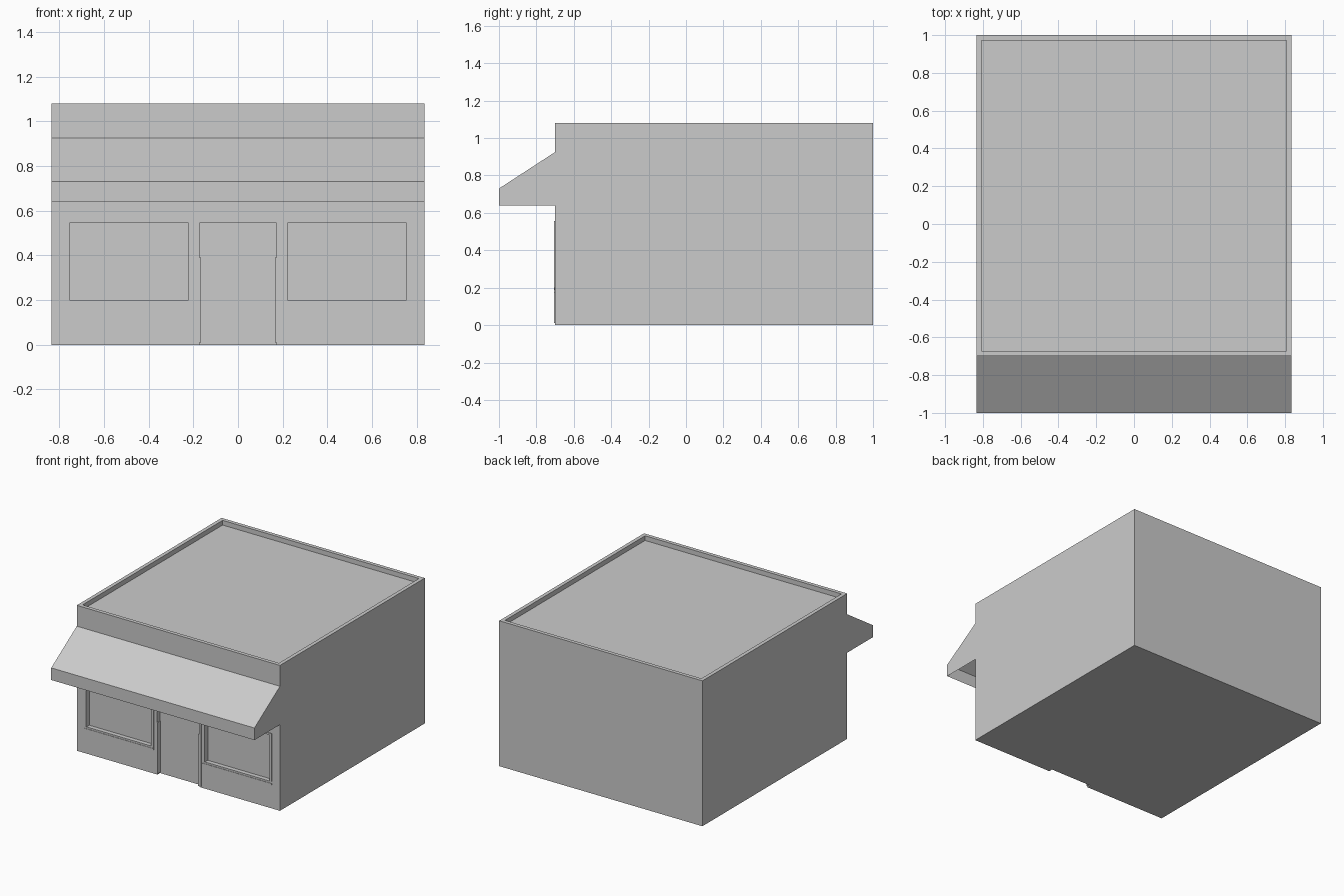
import bpy
import bmesh

cube = bpy.data.objects.get("Cube")
if cube:
    bpy.data.objects.remove(cube, do_unlink=True)

# One plain grey for the whole shop
grey = bpy.data.materials.new("plain_grey")
grey.use_nodes = True
colour = (0.6, 0.6, 0.6, 1)
grey.diffuse_color = colour
grey.node_tree.nodes["Principled BSDF"].inputs["Base Color"].default_value = colour

WIDTH = 0.835           # half width
FRONT, BACK = -0.70, 1.0
HEIGHT = 1.08
RECESS = 0.03           # depth of window and door openings
PROUD = 0.006           # how far trim stands out from the wall
HEAD, TRIM = 0.544, 0.013


def make(name, bm):
    bmesh.ops.recalc_face_normals(bm, faces=bm.faces)
    mesh = bpy.data.meshes.new(name)
    bm.to_mesh(mesh)
    bm.free()
    mesh.materials.append(grey)
    obj = bpy.data.objects.new(name, mesh)
    bpy.context.collection.objects.link(obj)
    return obj


def box(name, x, y, z):
    bm = bmesh.new()
    bmesh.ops.create_cube(bm, size=1)
    for v in bm.verts:
        v.co = [r[0] if c < 0 else r[1] for c, r in zip(v.co, (x, y, z))]
    return make(name, bm)


def cut(target, x, y, z):
    cutter = box("cutter", x, y, z)
    cutter.hide_render = True
    mod = target.modifiers.new("cut", "BOOLEAN")
    mod.operation = "DIFFERENCE"
    mod.solver = "EXACT"
    mod.object = cutter
    bpy.context.view_layer.objects.active = target
    bpy.ops.object.modifier_apply(modifier=mod.name)
    bpy.data.objects.remove(cutter, do_unlink=True)


def mirrored(side, a, b):
    return sorted((side * a, side * b))


# Building shell with a sunken roof inside a thin parapet
building = box("building", (-WIDTH, WIDTH), (FRONT, BACK), (0, HEIGHT))
rim = 0.028
cut(building, (rim - WIDTH, WIDTH - rim), (FRONT + rim, BACK - rim),
    (HEIGHT - 0.035, HEIGHT + 0.1))

# Door and window openings
opening = (FRONT - 0.1, FRONT + RECESS)
door_half, win_in, win_out, win_low = 0.172, 0.221, 0.753, 0.20
cut(building, (-door_half, door_half), opening, (-0.1, HEAD))
for side in (-1, 1):
    cut(building, mirrored(side, win_in, win_out), opening, (win_low, HEAD))

# Trim around the openings
trim_y = (FRONT - PROUD, FRONT)
top = HEAD + TRIM
jamb = 0.192
box("door_head", (-jamb, jamb), trim_y, (HEAD, top))
for side, word in ((-1, "right"), (1, "left")):
    box(word + "_door_jamb", mirrored(side, door_half, jamb), trim_y, (0.01, HEAD))
    box(word + "_lower_door_jamb", mirrored(side, 0.166, door_half),
        (FRONT - PROUD, FRONT + RECESS), (0.01, 0.39))
    edge_in, edge_out = 0.202, 0.77
    span = mirrored(side, edge_in, edge_out)
    box(word + "_window_head", span, trim_y, (HEAD, top))
    box(word + "_window_inner_trim", mirrored(side, edge_in, win_in), trim_y, (win_low, HEAD))
    box(word + "_window_outer_trim", mirrored(side, win_out, edge_out), trim_y, (win_low, HEAD))
    box(word + "_window_bottom_trim", span, (FRONT - PROUD / 2, FRONT), (0.187, win_low))
    box(word + "_window_sill", span, trim_y, (0.174, 0.187))

# Awning: sloped sheet, front valance and side cheeks, open underneath
profile = [(FRONT, 0.64), (-1.0, 0.64), (-1.0, 0.73), (FRONT, 0.925)]
bm = bmesh.new()
ends = [[bm.verts.new((x, y, z)) for y, z in profile] for x in (-WIDTH, WIDTH)]
bm.faces.new(ends[0])
bm.faces.new(ends[1][::-1])
for i in (1, 2):
    bm.faces.new((ends[0][i], ends[1][i], ends[1][i + 1], ends[0][i + 1]))
awning = make("awning", bm)
